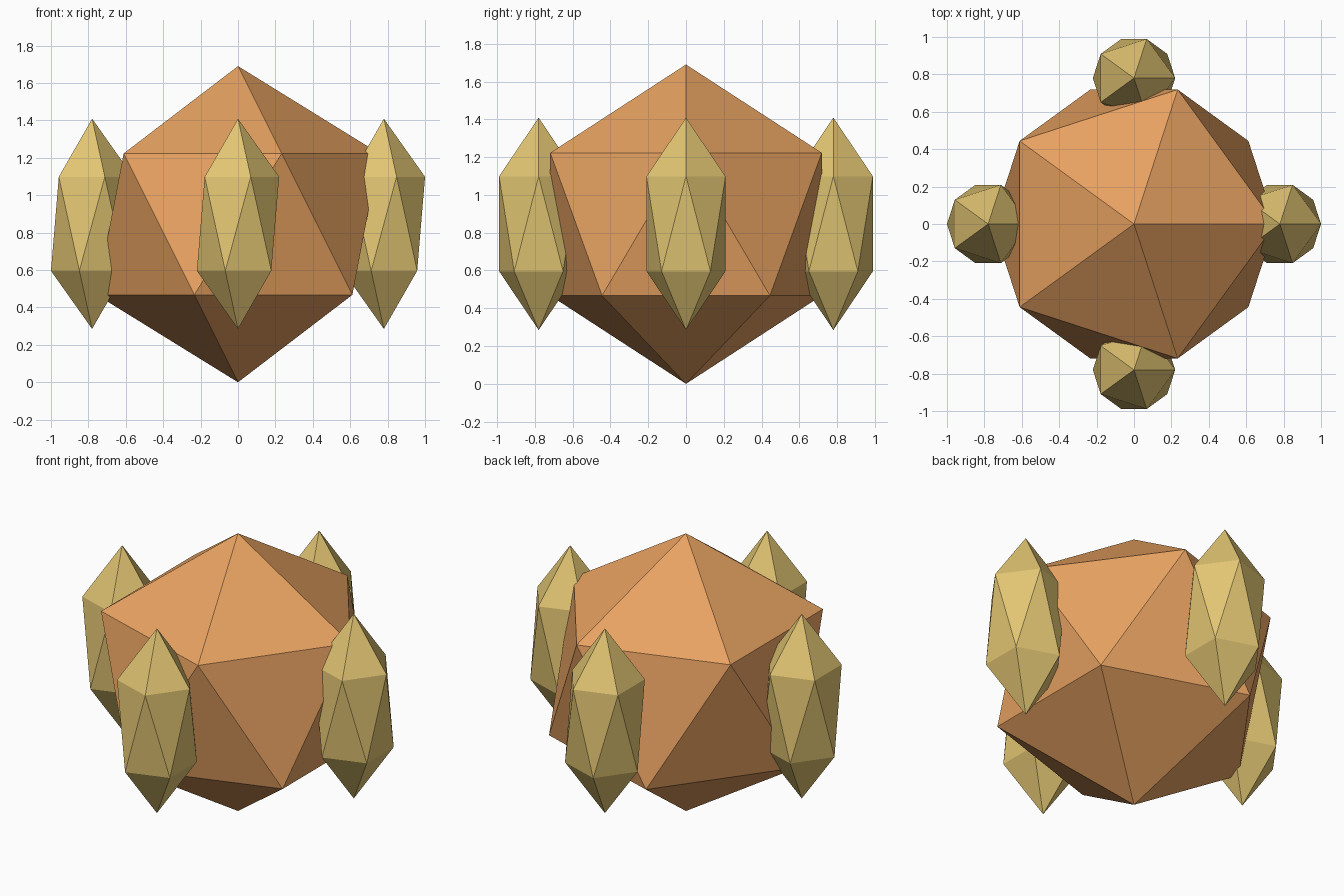
import bpy

if "Cube" in bpy.data.objects:
    bpy.data.objects.remove(bpy.data.objects["Cube"])


def material(name, color):
    mat = bpy.data.materials.new(name)
    mat.diffuse_color = (*color, 1)
    mat.use_nodes = True
    mat.node_tree.nodes["Principled BSDF"].inputs["Base Color"].default_value = mat.diffuse_color
    return mat


def gem(name, location, scale, mat):
    bpy.ops.mesh.primitive_ico_sphere_add(subdivisions=1, radius=1, location=location)
    obj = bpy.context.object
    obj.name = name
    obj.scale = scale
    bpy.ops.object.transform_apply(location=False, rotation=False, scale=True)
    obj.data.materials.append(mat)
    return obj


orange = material("orange", (0.80, 0.36, 0.12))
gold = material("gold", (0.76, 0.56, 0.17))

R = 0.845            # core radius, resting on the ground
D = 0.78             # distance of the crystals from the axis
W, H = 0.246, 0.562  # crystal half width and half height

# Large faceted core
gem("core", (0, 0, R), (R, R, R), orange)

# Four tall crystals around it, all facing the same way
for side, x, y in (("front", 0, -D), ("right", D, 0), ("back", 0, D), ("left", -D, 0)):
    gem(side + "_crystal", (x, y, R + 0.002), (W, W, H), gold)
